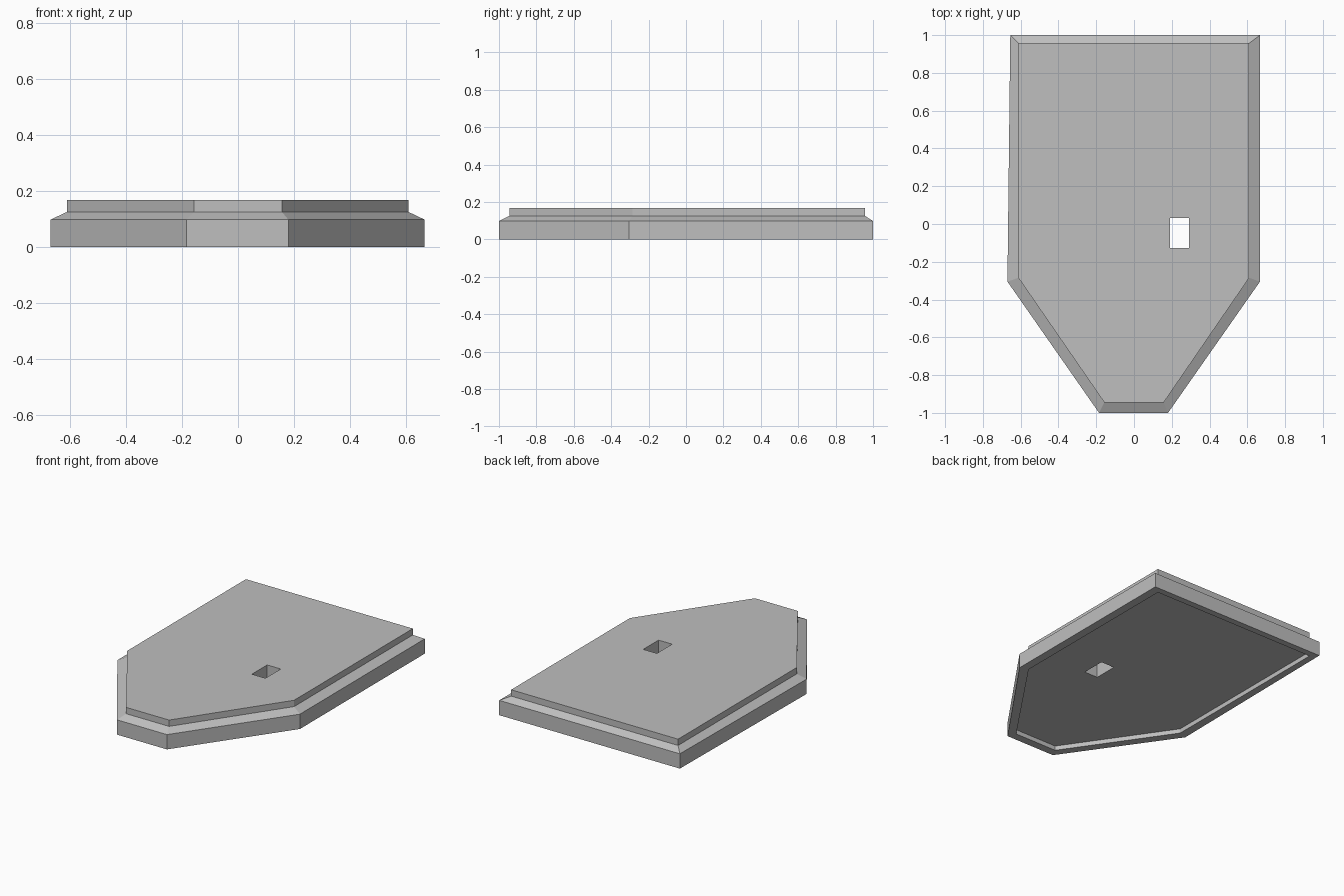
import bpy
import bmesh

cube = bpy.data.objects.get("Cube")
if cube:
    bpy.data.objects.remove(cube, do_unlink=True)

grey = bpy.data.materials.new("plain grey")
grey.use_nodes = True
colour = (0.52, 0.52, 0.52, 1)
grey.diffuse_color = colour
grey.node_tree.nodes["Principled BSDF"].inputs["Base Color"].default_value = colour


def stacked_rings(name, rings):
    """Join matching outlines, each (points, height), into a closed solid."""
    bm = bmesh.new()
    loops = [[bm.verts.new((x, y, z)) for x, y in pts] for pts, z in rings]
    for low, high in zip(loops, loops[1:]):
        for i in range(len(low)):
            j = (i + 1) % len(low)
            bm.faces.new((low[i], low[j], high[j], high[i]))
    bm.faces.new(loops[0][::-1])
    bm.faces.new(loops[-1])
    bmesh.ops.recalc_face_normals(bm, faces=bm.faces)
    mesh = bpy.data.meshes.new(name)
    bm.to_mesh(mesh)
    bm.free()
    mesh.materials.append(grey)
    obj = bpy.data.objects.new(name, mesh)
    bpy.context.collection.objects.link(obj)
    return obj


# Tapered outlines: wide outer skirt and the smaller raised panel
outer = [(-0.185, -1), (0.18, -1), (0.667, -0.305),
         (0.667, 1), (-0.655, 1), (-0.67, -0.305)]
inner = [(-0.157, -0.945), (0.157, -0.945), (0.61, -0.285),
         (0.61, 0.957), (-0.612, 0.957), (-0.612, -0.285)]

# Plate with shallow recess below, sloped shoulder and raised top
plate = stacked_rings("tapered_plate", [
    (inner, 0.03), (inner, 0), (outer, 0),
    (outer, 0.098), (inner, 0.125), (inner, 0.167)])

# Rectangular slot through the plate
slot = [(0.19, -0.127), (0.29, -0.127), (0.29, 0.033), (0.19, 0.033)]
cutter = stacked_rings("slot_cutter", [(slot, -0.1), (slot, 0.3)])
cutter.hide_render = True
cut = plate.modifiers.new("slot", 'BOOLEAN')
cut.object = cutter
cut.operation = 'DIFFERENCE'
cut.solver = 'EXACT'
bpy.context.view_layer.objects.active = plate
bpy.ops.object.modifier_apply(modifier=cut.name)
bpy.data.objects.remove(cutter, do_unlink=True)
